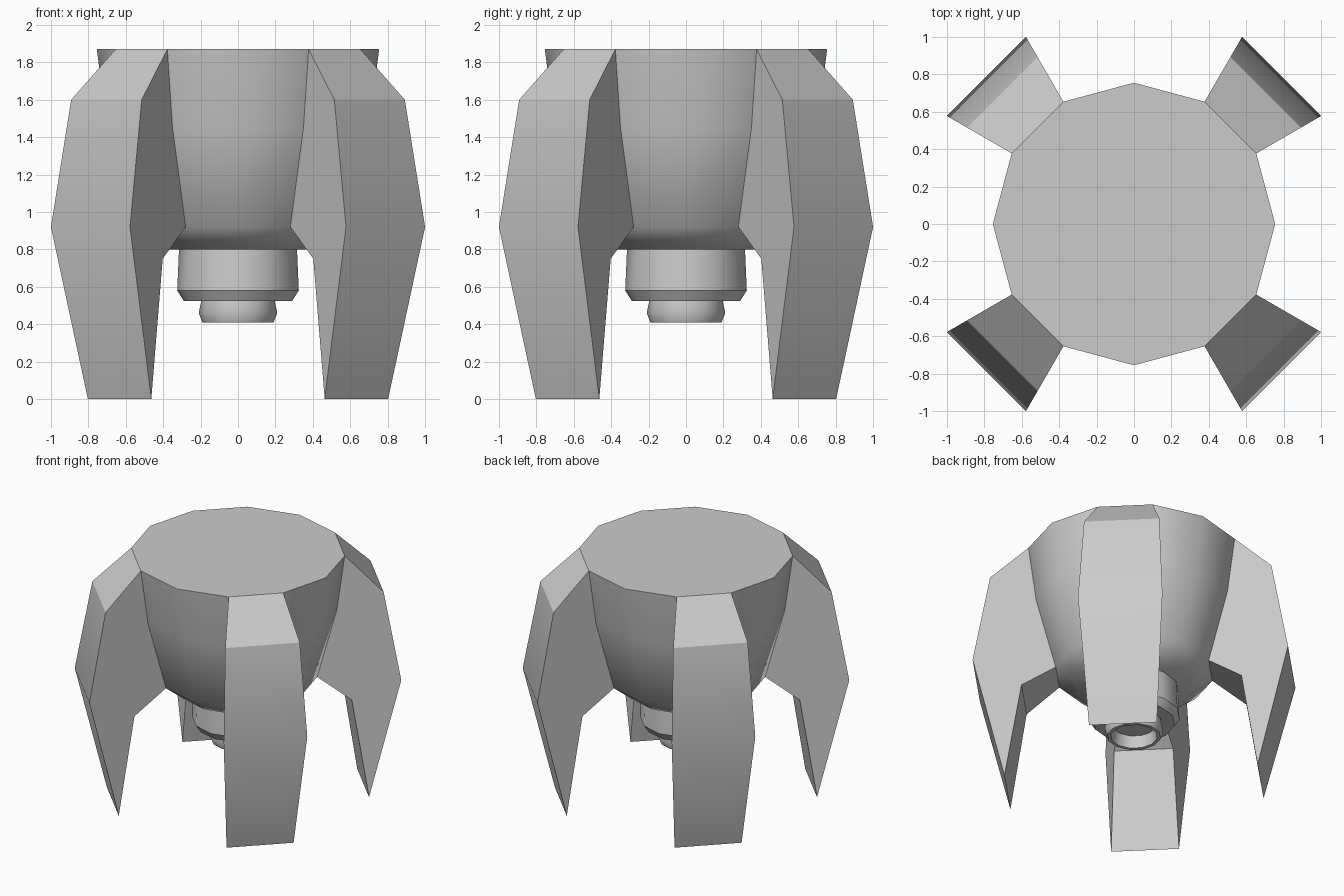
import bpy, bmesh
from math import sin, cos, radians

if "Cube" in bpy.data.objects:
    bpy.data.objects.remove(bpy.data.objects["Cube"])

SIDES = 12


def point(r, z, deg):
    a = radians(deg)
    return (r * cos(a), r * sin(a), z)


def finish(name, bm, angle):
    """Clean up, turn into an object and shade smooth below the given angle."""
    bmesh.ops.remove_doubles(bm, verts=bm.verts, dist=0.0005)
    bmesh.ops.recalc_face_normals(bm, faces=bm.faces)
    mesh = bpy.data.meshes.new(name)
    bm.to_mesh(mesh)
    bm.free()
    ob = bpy.data.objects.new(name, mesh)
    bpy.context.collection.objects.link(ob)
    bpy.ops.object.select_all(action='DESELECT')
    ob.select_set(True)
    bpy.context.view_layer.objects.active = ob
    bpy.ops.object.shade_smooth_by_angle(angle=radians(angle))
    return ob


def lathe(name, profile, angle):
    """Revolve an (r, z) profile; the ends are capped with flat polygons."""
    bm = bmesh.new()
    rings = [[bm.verts.new(point(r, z, 360 * i / SIDES)) for i in range(SIDES)]
             for r, z in profile]
    for a, b in zip(rings, rings[1:]):
        for i in range(SIDES):
            j = (i + 1) % SIDES
            bm.faces.new((a[i], a[j], b[j], b[i]))
    bm.faces.new(rings[0])
    bm.faces.new(rings[-1])
    return finish(name, bm, angle)


def fin(name, start):
    """Wedge fin between two radial planes 30 degrees apart, open on the body side."""
    profile = [(0.755, 1.87), (1.03, 1.6), (1.155, 0.92), (0.927, 0.0),
               (0.805, 0.75), (0.56, 0.92), (0.70, 1.45)]
    bm = bmesh.new()
    a = [bm.verts.new(point(r, z, start)) for r, z in profile]
    b = [bm.verts.new(point(r, z, start + 30)) for r, z in profile]
    bm.faces.new(a)
    bm.faces.new(b[::-1])
    for i in range(5):
        bm.faces.new((a[i], b[i], b[i + 1], a[i + 1]))
    return finish(name, bm, 30)


# Tapered main hull
lathe("body", [(0.755, 1.87), (0.70, 1.45), (0.56, 0.92), (0.41, 0.80)], 40)

# Wide collar under the hull
lathe("nozzle_collar", [(0.315, 0.81), (0.325, 0.58), (0.29, 0.525)], 31)

# Small nozzle with a recessed mouth
lathe("nozzle", [(0.195, 0.53), (0.21, 0.46), (0.19, 0.41),
                 (0.165, 0.41), (0.15, 0.50)], 35)

# Four legs-fins on the diagonals
for k, corner in enumerate(("back_right", "back_left", "front_left", "front_right")):
    fin("fin_" + corner, 30 + 90 * k)
